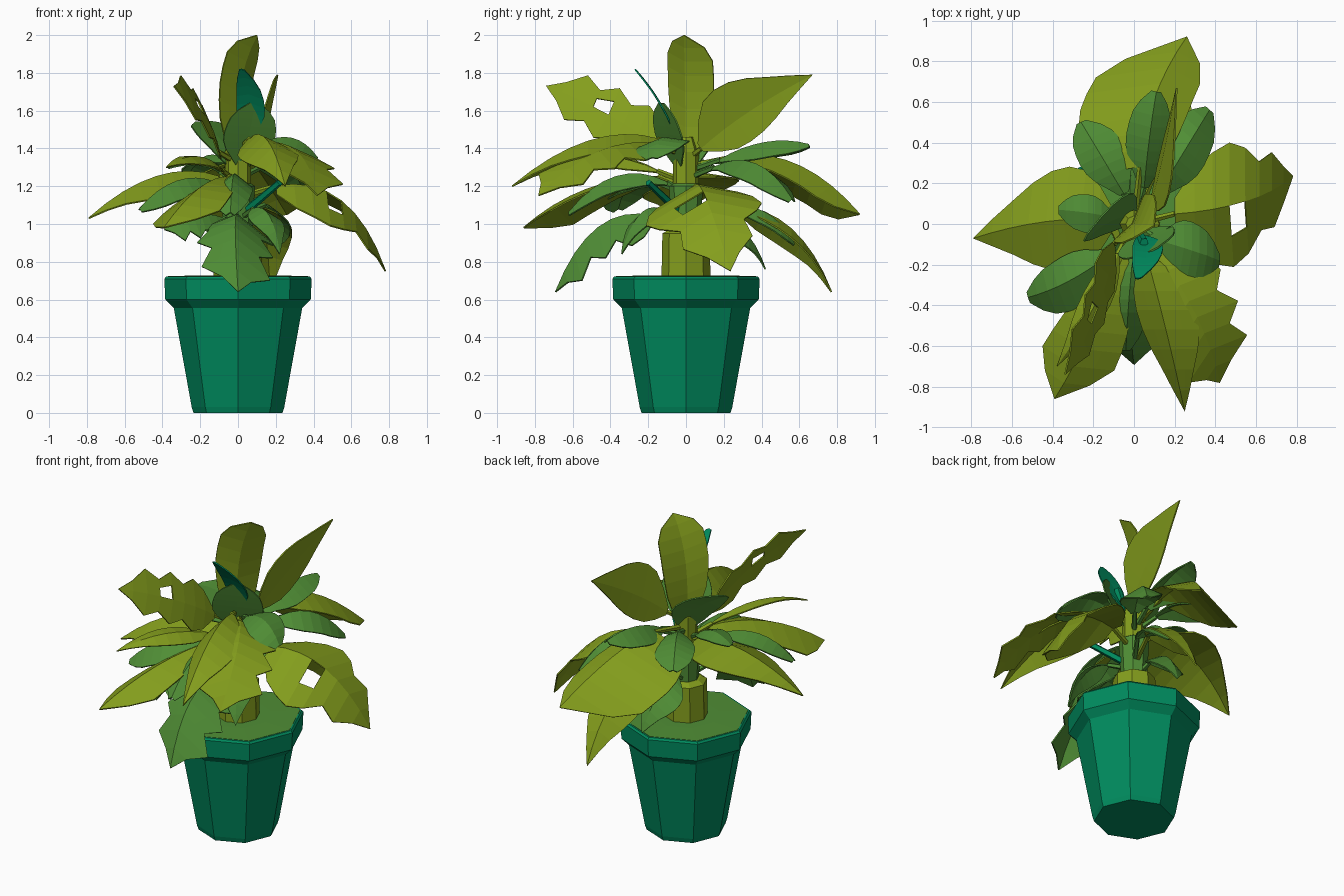
import bpy, bmesh, math
from mathutils import Vector as V

if "Cube" in bpy.data.objects:
    bpy.data.objects.remove(bpy.data.objects["Cube"])


def material(name, rgb):
    m = bpy.data.materials.new(name)
    m.diffuse_color = (*rgb, 1)
    m.use_nodes = True
    m.node_tree.nodes["Principled BSDF"].inputs["Base Color"].default_value = m.diffuse_color
    return m


OLIVE = material("olive_leaf", (0.23, 0.34, 0.012))
GREEN = material("mid_green_leaf", (0.08, 0.27, 0.036))
TEAL = material("teal_green", (0.0, 0.26, 0.113))


def finish(name, bm, mat):
    bmesh.ops.remove_doubles(bm, verts=bm.verts, dist=0.0005)
    bmesh.ops.recalc_face_normals(bm, faces=bm.faces)
    me = bpy.data.meshes.new(name)
    bm.to_mesh(me)
    bm.free()
    me.materials.append(mat)
    ob = bpy.data.objects.new(name, me)
    bpy.context.collection.objects.link(ob)
    return ob


def lathe(name, mat, profile, sides=8):
    """Faceted solid of revolution from (radius, height) pairs."""
    bm = bmesh.new()
    rings = []
    for r, z in profile:
        rings.append([bm.verts.new((r * math.cos(math.tau * i / sides),
                                    r * math.sin(math.tau * i / sides), z)) for i in range(sides)])
    for a, b in zip(rings, rings[1:]):
        for i in range(sides):
            j = (i + 1) % sides
            bm.faces.new((a[i], a[j], b[j], b[i]))
    bm.faces.new(rings[0][::-1])
    bm.faces.new(rings[-1])
    return finish(name, bm, mat)


def stalk(name, mat, a, b, radius=0.014):
    """Thin five-sided rod between two points."""
    a, b = V(a), V(b)
    d = b - a
    bm = bmesh.new()
    m = d.to_track_quat('Z', 'Y').to_matrix().to_4x4()
    m.translation = (a + b) / 2
    bmesh.ops.create_cone(bm, cap_ends=True, segments=5, radius1=radius * 1.3, radius2=radius,
                          depth=d.length, matrix=m)
    return finish(name, bm, mat)


# Blade outlines: half width at evenly spaced stations from base to tip
SHAPES = {
    "pointed": [0.15, 0.6, 0.92, 1.0, 0.95, 0.78, 0.52, 0.27, 0.0],
    "blunt": [0.2, 0.6, 0.85, 0.95, 1.0, 1.0, 0.98, 0.7, 0.0],
    "round": [0.2, 0.5, 0.8, 0.97, 1.0, 0.95, 0.85, 0.6, 0.2],
    "lobed": [0.15, 0.75, 1.0, 0.68, 1.0, 0.62, 0.9, 0.38, 0.0],
    "broad": [0.25, 0.7, 0.9, 1.0, 0.85, 0.55, 0.6, 0.28, 0.0],
    "wedge": [0.1, 0.35, 0.6, 0.75, 0.88, 0.96, 1.0, 0.62, 0.0],
}


def leaf(name, mat, shape, base, bend, tip, left, right, holes=()):
    """Blade along a curved midrib; left and right give the sideways reach and droop."""
    base, bend, tip, left, right = map(V, (base, bend, tip, left, right))
    widths = SHAPES[shape]
    n = len(widths) - 1
    bm = bmesh.new()
    rows = []
    for i, w in enumerate(widths):
        t = i / n
        p = base * (1 - t) ** 2 + bend * 2 * t * (1 - t) + tip * t * t
        rows.append([bm.verts.new(p + s * w * f)
                     for s, f in ((left, 1), (left, 0.5), (left, 0), (right, 0.5), (right, 1))])
    for i, (a, b) in enumerate(zip(rows, rows[1:])):
        for k in range(4):
            if (i, k) not in holes:
                bm.faces.new((a[k], a[k + 1], b[k + 1], b[k]))
    ob = finish(name, bm, mat)
    sol = ob.modifiers.new("thickness", 'SOLIDIFY')
    sol.thickness = 0.008
    sol.offset = 0
    # Stalk joining the blade to the stem
    root = V((0, 0, max(0.85, min(base.z - 0.06, 1.4))))
    stalk(name + "_stalk", mat, root, base)
    return ob


# Pot with overhanging rim, and soil
lathe("pot", TEAL, [(0.235, 0), (0.245, 0.03), (0.34, 0.555), (0.385, 0.60), (0.39, 0.71),
                    (0.38, 0.722), (0.365, 0.722), (0.355, 0.70)])
lathe("soil", GREEN, [(0.37, 0.69), (0.37, 0.724), (0.2, 0.728)])

# Stem in three growths
lathe("lower_stem", OLIVE, [(0.13, 0.70), (0.125, 0.95), (0.09, 0.97)])
lathe("middle_stem", GREEN, [(0.075, 0.93), (0.085, 1.12), (0.09, 1.2), (0.06, 1.22)])
lathe("upper_stem", OLIVE, [(0.07, 1.15), (0.07, 1.38), (0.04, 1.46)])

# Large olive leaves
leaf("back_leaf", OLIVE, "blunt", (.03, .28, 1.36), (.05, .62, 1.40), (.26, .92, 1.05),
     (-.36, -.05, -.15), (.16, -.08, -.06))
leaf("low_back_leaf", OLIVE, "pointed", (.1, .25, 1.1), (.15, .6, 1.08), (.17, .77, .64),
     (-.13, -.05, -.1), (.15, 0, -.05))
leaf("right_leaf", OLIVE, "broad", (.2, .05, 1.2), (.6, .08, 1.27), (.78, .235, .75),
     (0, .31, -.06), (.02, -.3, -.18), holes=((3, 2),))
leaf("left_leaf", OLIVE, "pointed", (-.1, .02, 1.25), (-.42, .05, 1.36), (-.79, -.07, 1.03),
     (.03, .26, -.04), (.03, -.25, -.12))
leaf("front_left_leaf", OLIVE, "wedge", (-.05, -.15, 1.25), (-.2, -.55, 1.25), (-.39, -.86, .98),
     (.2, -.02, -.03), (-.15, .1, -.1))
leaf("front_leaf", OLIVE, "pointed", (.06, -.15, 1.45), (.16, -.5, 1.55), (.25, -.92, 1.2),
     (.17, 0, -.08), (-.12, 0, -.12))
leaf("front_right_leaf", OLIVE, "lobed", (.12, -.15, 1.42), (.35, -.45, 1.48), (.42, -.78, 1.15),
     (.2, .08, -.09), (-.12, -.18, -.03))
leaf("narrow_front_leaf", OLIVE, "pointed", (-.08, -.15, 1.28), (-.2, -.45, 1.42), (-.38, -.7, 1.3),
     (.06, -.03, -.05), (-.07, .03, .0))

# Upright olive leaves
leaf("top_leaf", OLIVE, "blunt", (0, 0, 1.3), (-.04, 0, 1.75), (.1, -.01, 2.0),
     (.06, .15, 0), (-.1, -.09, .05))
leaf("upright_back_leaf", OLIVE, "pointed", (.08, .08, 1.4), (.15, .3, 1.6), (.21, .67, 1.79),
     (.04, -.12, .16), (0, .08, -.11))
leaf("upright_front_leaf", OLIVE, "lobed", (-.1, -.1, 1.38), (-.14, -.4, 1.6), (-.34, -.74, 1.73),
     (-.06, .06, .14), (.03, -.08, -.12), holes=((4, 1),))

# Teal shoot and a bare teal stalk
leaf("teal_shoot", TEAL, "round", (.03, -.06, 1.45), (.1, -.12, 1.65), (.02, -.27, 1.82),
     (.08, .02, -.03), (-.07, .01, -.01))
stalk("teal_shoot_stem", TEAL, (0, -.02, 1.25), (.05, -.09, 1.58), 0.022)
stalk("teal_side_stalk", TEAL, (.03, -.03, 1.06), (.22, -.2, 1.22), 0.018)

# Mid-green leaves, upper ring
leaf("green_upper_front", GREEN, "round", (.02, -.04, 1.30), (.06, -.10, 1.48), (.09, -.13, 1.64),
     (.14, .07, -.01), (-.13, -.07, .01))
leaf("green_upper_right", GREEN, "round", (.12, -.08, 1.42), (.3, -.13, 1.52), (.42, -.18, 1.35),
     (0, .14, -.02), (-.03, -.17, -.07))
leaf("green_upper_left", GREEN, "round", (0, .02, 1.28), (-.06, .08, 1.48), (-.24, -.07, 1.53),
     (.06, .12, .05), (-.04, -.07, -.06))
leaf("green_back", GREEN, "round", (.05, .18, 1.34), (.07, .42, 1.48), (.11, .65, 1.42),
     (-.11, .03, -.08), (.1, 0, -.08))
leaf("green_back_left", GREEN, "round", (-.05, .15, 1.33), (-.17, .35, 1.42), (-.26, .5, 1.27),
     (-.1, -.05, -.05), (.12, .05, -.05))
leaf("green_back_right", GREEN, "round", (.12, .15, 1.3), (.26, .38, 1.42), (.37, .56, 1.13),
     (.09, -.08, -.08), (-.09, .08, -.06))

# Mid-green leaves, lower ring
leaf("green_left", GREEN, "round", (-.1, .03, 1.28), (-.22, .06, 1.4), (-.37, .07, 1.3),
     (0, .09, -.02), (0, -.1, -.03))
leaf("green_front_left", GREEN, "round", (-.12, -.15, 1.22), (-.33, -.31, 1.3), (-.52, -.36, 1.08),
     (.05, -.13, -.09), (-.03, .12, -.03))
leaf("green_front", GREEN, "round", (0, -.1, 1.22), (-.03, -.38, 1.36), (-.04, -.62, 1.06),
     (.1, 0, -.08), (-.12, 0, -.08))
leaf("green_low_front", GREEN, "lobed", (0, -.17, 1.04), (-.03, -.5, 1.12), (0, -.69, .64),
     (.2, .04, -.16), (-.2, .06, -.08))
leaf("green_low_left", GREEN, "lobed", (-.08, -.17, 1.03), (-.24, -.32, 1.09), (-.39, -.36, .97),
     (.04, -.12, -.12), (-.05, .1, -.06))
leaf("green_low_right", GREEN, "pointed", (.08, -.14, 1.08), (.18, -.26, 1.12), (.22, -.34, .84),
     (.08, .05, -.05), (-.08, -.05, -.05))
leaf("green_low_back", GREEN, "pointed", (-.02, .12, 1.02), (-.02, .32, 1.05), (.02, .42, .76),
     (.12, 0, -.08), (-.12, 0, -.08))
leaf("green_low_back_right", GREEN, "round", (.14, .2, 1.1), (.2, .45, 1.12), (.2, .57, .9),
     (.09, 0, -.07), (-.08, 0, -.03))
